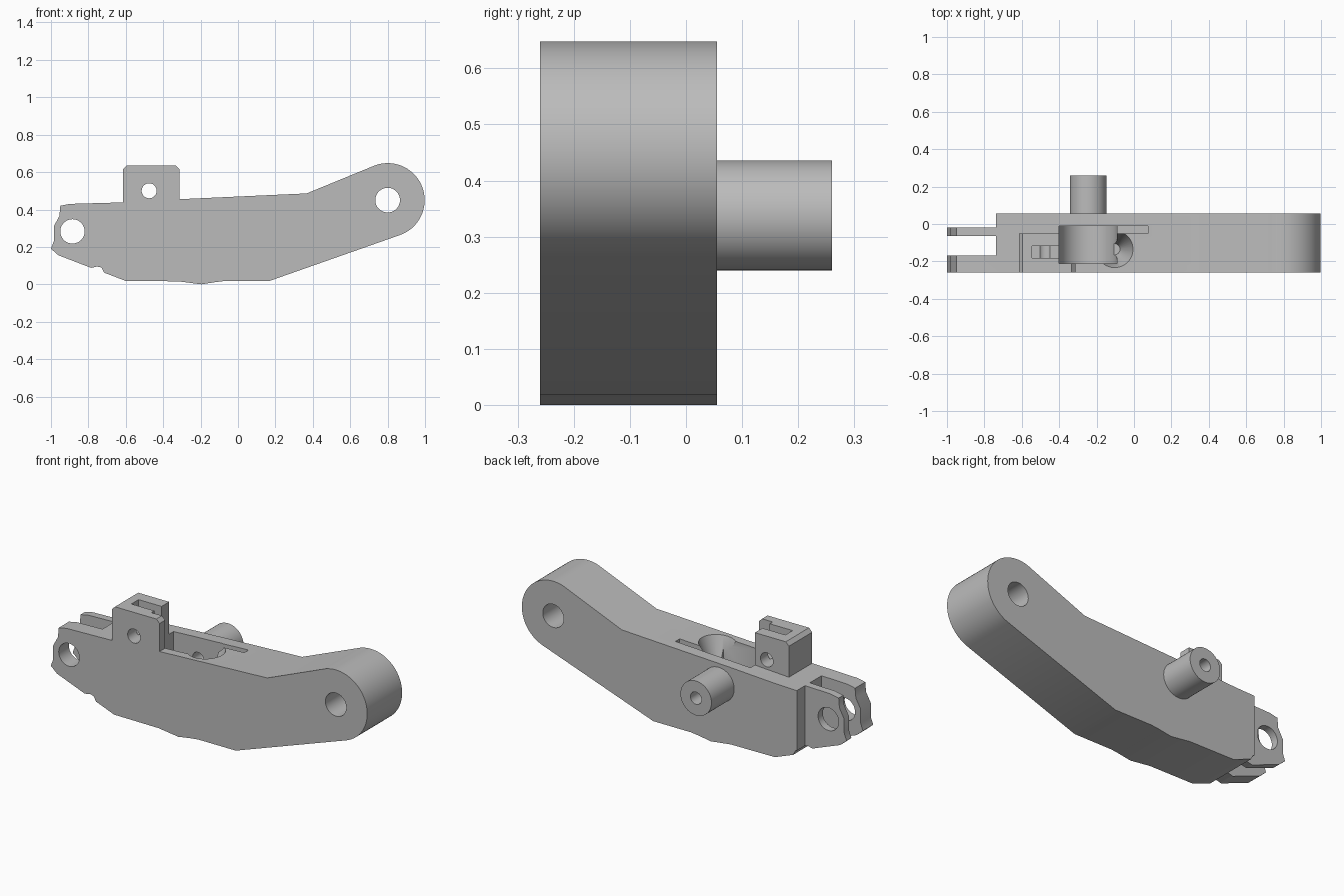
import bpy, bmesh, math
from math import cos, sin, radians

if "Cube" in bpy.data.objects:
    bpy.data.objects.remove(bpy.data.objects["Cube"], do_unlink=True)

grey = bpy.data.materials.new("plain grey")
grey.use_nodes = True
grey.diffuse_color = (0.5, 0.5, 0.5, 1)
grey.node_tree.nodes["Principled BSDF"].inputs["Base Color"].default_value = (0.5, 0.5, 0.5, 1)


def prism(name, outline, y0, y1):
    """Extrude an x-z outline from y0 to y1."""
    bm = bmesh.new()
    face = bm.faces.new([bm.verts.new((x, y0, z)) for x, z in outline])
    new = bmesh.ops.extrude_face_region(bm, geom=[face])["geom"]
    bmesh.ops.translate(bm, vec=(0, y1 - y0, 0),
                        verts=[v for v in new if isinstance(v, bmesh.types.BMVert)])
    bmesh.ops.recalc_face_normals(bm, faces=bm.faces)
    mesh = bpy.data.meshes.new(name)
    bm.to_mesh(mesh)
    bm.free()
    mesh.materials.append(grey)
    ob = bpy.data.objects.new(name, mesh)
    bpy.context.collection.objects.link(ob)
    return ob


def arc(x, z, r, start=0, end=360, n=48):
    steps = n if end - start == 360 else n + 1
    return [(x + r * cos(radians(start + (end - start) * i / n)),
             z + r * sin(radians(start + (end - start) * i / n))) for i in range(steps)]


def box(x0, x1, z0, z1):
    return [(x0, z0), (x1, z0), (x1, z1), (x0, z1)]


def cut(target, cutter):
    cutter.hide_render = True
    mod = target.modifiers.new("cut", "BOOLEAN")
    mod.operation = "DIFFERENCE"
    mod.solver = "EXACT"
    mod.object = cutter
    bpy.context.view_layer.objects.active = target
    bpy.ops.object.modifier_apply(modifier=mod.name)
    bpy.data.objects.remove(cutter, do_unlink=True)


def smooth(ob):
    bpy.ops.object.select_all(action="DESELECT")
    ob.select_set(True)
    bpy.context.view_layer.objects.active = ob
    bpy.ops.object.shade_smooth_by_angle(angle=radians(30))


FRONT, BACK = -0.26, 0.055

# Arm side profile with the tower and rounded end
underside = [(0.168, 0.018), (-0.07, 0.018), (-0.12, 0.012), (-0.195, 0), (-0.32, 0.016),
             (-0.6, 0.018), (-0.715, 0.062), (-0.73, 0.09), (-0.755, 0.095), (-0.785, 0.088),
             (-0.96, 0.155)]
lug_end = [(-1, 0.19), (-0.985, 0.23), (-0.985, 0.31), (-0.955, 0.365), (-0.95, 0.42), (-0.9, 0.43)]
tower = [(-0.615, 0.438), (-0.615, 0.615), (-0.595, 0.635), (-0.333, 0.635),
         (-0.313, 0.615), (-0.313, 0.455)]
round_end = arc(0.8, 0.45, 0.198, 109, -72, 32)
arm = prism("arm", underside + lug_end + tower + [(0.367, 0.486)] + round_end, FRONT, BACK)

# Deck behind the tower
cut(arm, prism("deck_cut", [(-0.615, 0.438), (-0.313, 0.455), (-0.3, 0.456), (-0.3, 0.8),
                            (-0.63, 0.8), (-0.63, 0.438)], -0.05, 0.2))

# Fork: back step and gap between the lugs
cut(arm, prism("step_cut", box(-1.2, -0.738, -0.2, 0.8), -0.02, 0.2))
cut(arm, prism("gap_cut", box(-1.2, -0.738, -0.2, 0.8), -0.168, -0.063))

# Through holes
for name, x, z, r in [("lug_hole", -0.885, 0.283, 0.065), ("end_hole", 0.8, 0.45, 0.066),
                      ("tower_hole", -0.475, 0.5, 0.04)]:
    cut(arm, prism(name, arc(x, z, r), -0.5, 0.5))

# Round-bottomed wheel pocket, open at the top
AX, AZ = -0.245, 0.338
cut(arm, prism("wheel_pocket", arc(AX, AZ, 0.155, 180, 360, 32)
               + [(AX + 0.155, 0.9), (AX - 0.155, 0.9)], -0.21, -0.01))

# Tower slot and narrow deck slot
cut(arm, prism("tower_slot", box(-0.545, -0.38, 0.47, 0.9), -0.183, -0.118))
cut(arm, prism("deck_slot", box(-0.11, 0.075, 0.37, 0.9), -0.05, -0.012))

# Conical recess beside the wheel pocket
bpy.ops.mesh.primitive_cone_add(vertices=40, radius1=0.03, radius2=0.1, depth=0.2,
                                location=(-0.105, -0.135, 0.37))
cut(arm, bpy.context.object)

# Axle bore through the back wall
cut(arm, prism("axle_bore", arc(AX, AZ, 0.035, n=32), -0.1, 0.2))
smooth(arm)

# Hollow peg on the back
peg = prism("back_peg", arc(AX, AZ, 0.098), BACK - 0.005, 0.26)
cut(peg, prism("peg_bore", arc(AX, AZ, 0.035, n=32), -0.1, 0.4))
smooth(peg)
